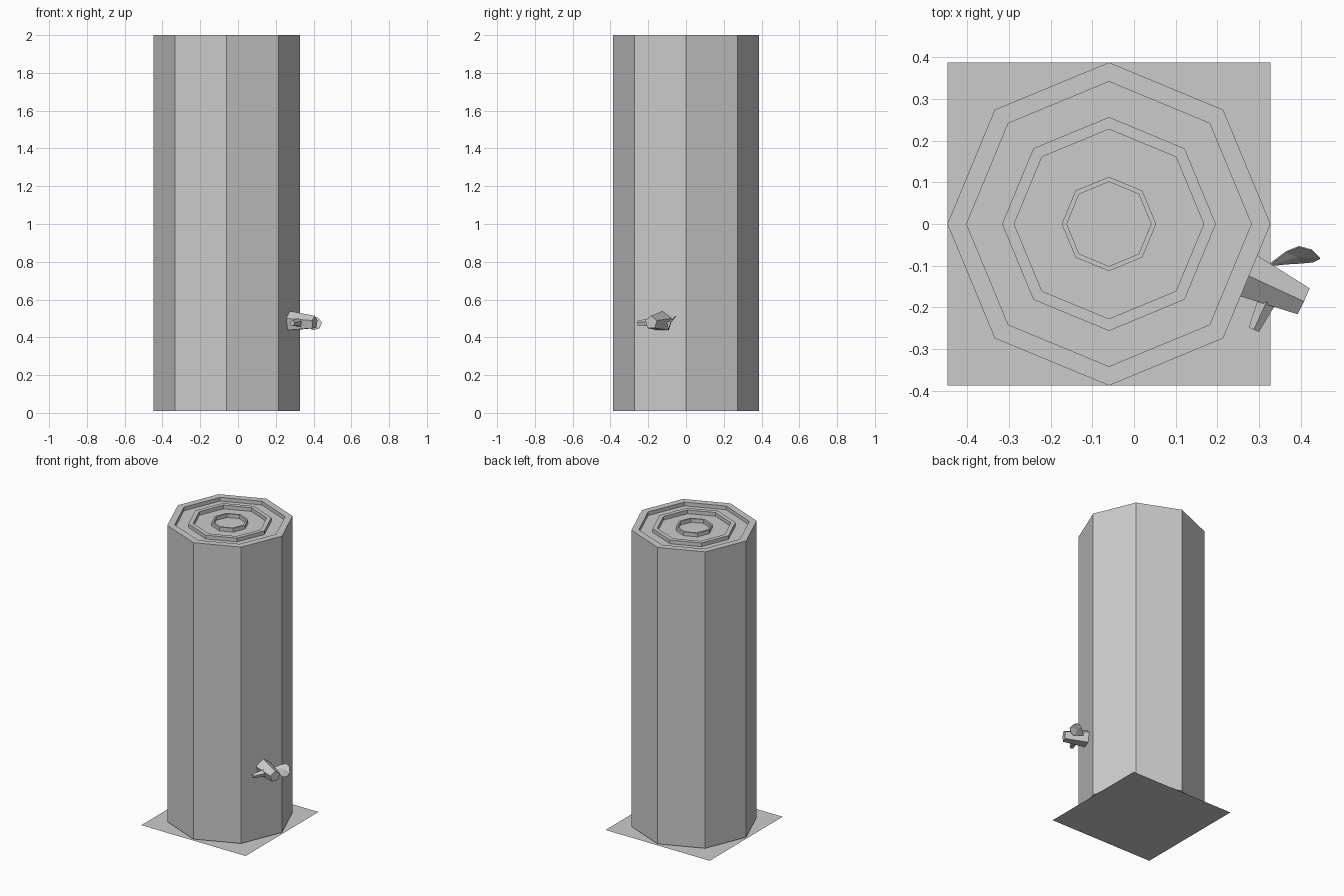
import bpy, bmesh
from math import pi, cos, sin
from mathutils import Vector

if "Cube" in bpy.data.objects:
    bpy.data.objects.remove(bpy.data.objects["Cube"])

CX = -0.06   # trunk axis


def finish(name, bm, normals=True):
    if normals:
        bmesh.ops.recalc_face_normals(bm, faces=bm.faces)
    me = bpy.data.meshes.new(name)
    bm.to_mesh(me)
    bm.free()
    ob = bpy.data.objects.new(name, me)
    bpy.context.collection.objects.link(ob)
    return ob


def bridge(bm, a, b):
    n = len(a)
    for i in range(n):
        bm.faces.new((a[i], a[(i + 1) % n], b[(i + 1) % n], b[i]))


def lathe(name, profile, sides):
    """Revolve (radius, z) pairs about the trunk axis, closing both ends."""
    bm = bmesh.new()
    rings = [[bm.verts.new((CX + r * cos(2 * pi * i / sides), r * sin(2 * pi * i / sides), z))
              for i in range(sides)] for r, z in profile]
    for a, b in zip(rings, rings[1:]):
        bridge(bm, a, b)
    bm.faces.new(rings[0][::-1])
    bm.faces.new(rings[-1])
    return finish(name, bm)


def stub(name, start, end, r0, r1, sides, phase=pi / 2):
    """Tapered low-poly limb between two points."""
    p, q = Vector(start), Vector(end)
    d = (q - p).normalized()
    side = Vector((0, 0, 1)).cross(d).normalized()
    up = d.cross(side)
    bm = bmesh.new()
    rings = []
    for c, r in ((p, r0), (q, r1)):
        rings.append([bm.verts.new(c + r * (side * cos(phase + 2 * pi * i / sides)
                                            + up * sin(phase + 2 * pi * i / sides)))
                      for i in range(sides)])
    bridge(bm, *rings)
    bm.faces.new(rings[0][::-1])
    bm.faces.new(rings[1])
    return finish(name, bm)


# Trunk with raised growth rings on the cut top
hi, lo = 2.0, 1.975
lathe("trunk", [(0.387, 0.01), (0.387, lo), (0.387, hi),
                (0.341, hi), (0.341, lo), (0.256, lo), (0.256, hi),
                (0.227, hi), (0.227, lo), (0.113, lo), (0.113, hi),
                (0.101, hi), (0.101, lo)], 8)

# Square base sheet
bm = bmesh.new()
bm.faces.new([bm.verts.new((CX + x * 0.387, y * 0.387, 0))
              for x, y in ((-1, -1), (1, -1), (1, 1), (-1, 1))])
finish("base_sheet", bm, False)

# Broken branch and side twig
stub("branch", (0.272, -0.123, 0.483), (0.406, -0.185, 0.478), 0.056, 0.036, 5)
stub("twig", (0.325, -0.17, 0.478), (0.287, -0.253, 0.475), 0.025, 0.014, 5)

# Leaf: folded fan about a raised midrib
bm = bmesh.new()
mid = [bm.verts.new(c) for c in ((0.32, -0.1, 0.478), (0.39, -0.078, 0.485), (0.445, -0.082, 0.476))]
for edge in (((0.365, -0.066, 0.5), (0.395, -0.054, 0.512), (0.425, -0.062, 0.502)),
             ((0.365, -0.095, 0.458), (0.4, -0.093, 0.438), (0.43, -0.09, 0.448))):
    e = [bm.verts.new(c) for c in edge]
    bm.faces.new((mid[0], mid[1], e[0]))
    bm.faces.new((mid[1], e[1], e[0]))
    bm.faces.new((mid[1], e[2], e[1]))
    bm.faces.new((mid[1], mid[2], e[2]))
leaf = finish("leaf", bm)
mod = leaf.modifiers.new("thickness", 'SOLIDIFY')
mod.thickness = 0.004
mod.offset = 0
